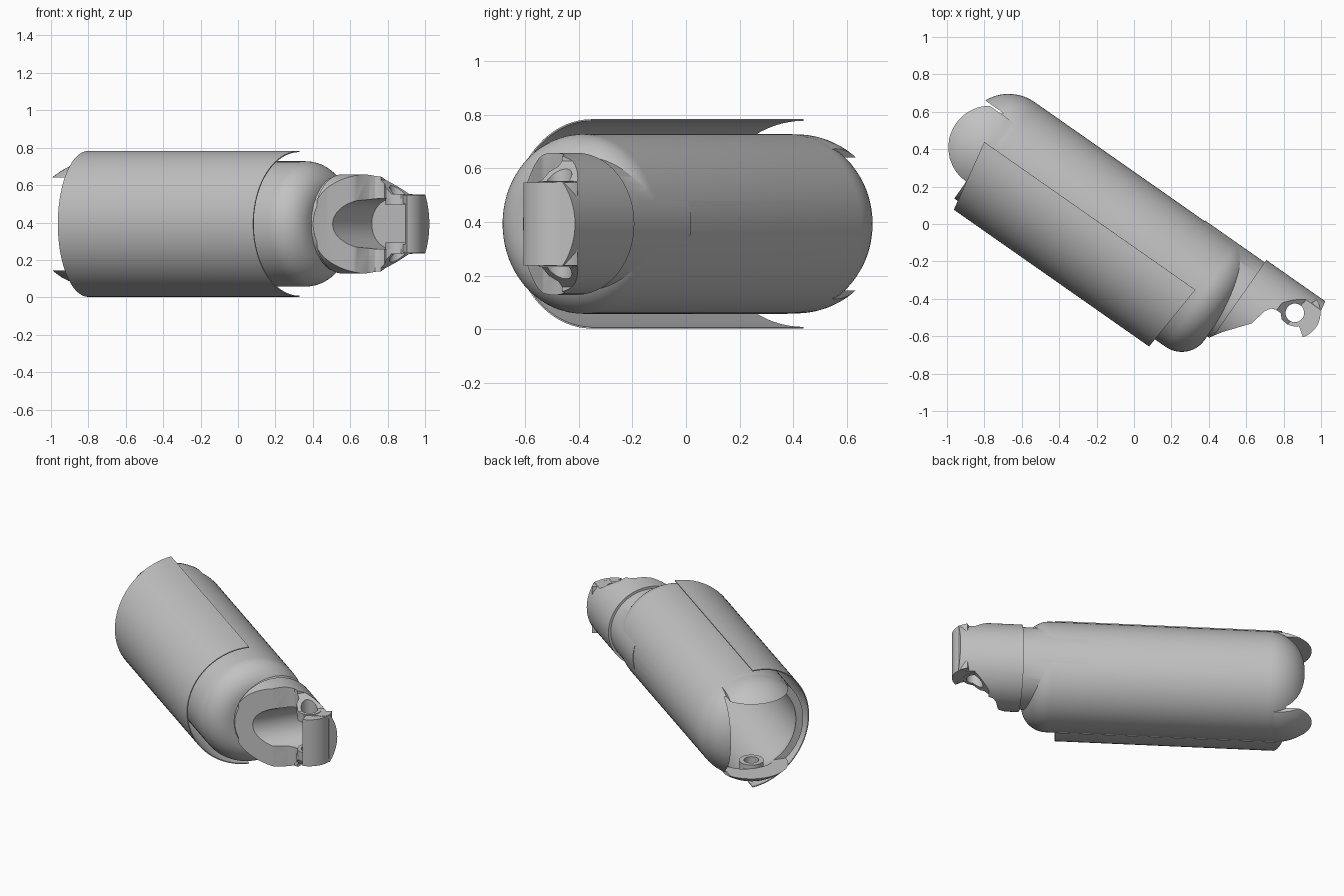
import bpy, bmesh, math
from mathutils import Matrix

if "Cube" in bpy.data.objects:
    bpy.data.objects.remove(bpy.data.objects["Cube"])

# Local frame: x along the limb, y across it, z up from the limb axis.
ANGLE, Z0, VC, NV = math.radians(-35), 0.3925, -0.106, -0.017
PLACE = Matrix.Translation((0, 0, Z0)) @ Matrix.Rotation(ANGLE, 4, 'Z')
grey = bpy.data.materials.new("mid_grey")
grey.diffuse_color = (0.54, 0.54, 0.54, 1)
grey.use_nodes = True
grey.node_tree.nodes["Principled BSDF"].inputs["Base Color"].default_value = grey.diffuse_color


def finish(name, bm):
    bmesh.ops.remove_doubles(bm, verts=bm.verts, dist=1e-5)
    bmesh.ops.recalc_face_normals(bm, faces=bm.faces)
    me = bpy.data.meshes.new(name)
    bm.to_mesh(me)
    bm.free()
    me.materials.append(grey)
    ob = bpy.data.objects.new(name, me)
    bpy.context.collection.objects.link(ob)
    return ob


def lathe(name, profile, v, seg=72):
    """Solid turned round the limb axis; profile is (along, radius)."""
    bm = bmesh.new()
    rings = [[bm.verts.new((u, v + max(r, 0) * math.cos(2 * math.pi * i / seg),
                            max(r, 0) * math.sin(2 * math.pi * i / seg)))
              for i in range(seg)] for u, r in profile]
    for a, b in zip(rings, rings[1:]):
        for i in range(seg):
            j = (i + 1) % seg
            bm.faces.new((a[i], a[j], b[j], b[i]))
    return finish(name, bm)


def prism(name, pts, d0, d1, along='z'):
    """Extrude an (x, y) outline along z, or an (x, z) outline along y."""
    bm = bmesh.new()
    put = (lambda p, d: (p[0], p[1], d)) if along == 'z' else (lambda p, d: (p[0], d, p[1]))
    lo = [bm.verts.new(put(p, d0)) for p in pts]
    hi = [bm.verts.new(put(p, d1)) for p in pts]
    bm.faces.new(lo)
    bm.faces.new(hi)
    for i in range(len(pts)):
        j = (i + 1) % len(pts)
        bm.faces.new((lo[i], lo[j], hi[j], hi[i]))
    return finish(name, bm)


def arc(cx, cy, r, a0, a1, n=24):
    return [(cx + r * math.cos(math.radians(a0 + (a1 - a0) * i / n)),
             cy + r * math.sin(math.radians(a0 + (a1 - a0) * i / n))) for i in range(n + 1)]


def box(name, x0, x1, y0, y1, z0, z1):
    return prism(name, [(x0, y0), (x1, y0), (x1, y1), (x0, y1)], z0, z1)


def boolean(ob, other, op):
    m = ob.modifiers.new("cut", 'BOOLEAN')
    m.operation, m.solver, m.object = op, 'EXACT', other
    bpy.context.view_layer.objects.active = ob
    bpy.ops.object.modifier_apply(modifier=m.name)
    bpy.data.objects.remove(other, do_unlink=True)


def capsule(name, R, back, front):
    """Cylinder with a rounded rim of the given radius at each end."""
    rim0 = arc(-0.81, R - back, back, 180, 90, 14)
    rim1 = arc(0.515, R - front, front, 90, 0, 14)
    return lathe(name, [(rim0[0][0], 0)] + rim0 + rim1 + [(rim1[-1][0], 0)], VC)


# Main shell: rounded body plus round tabs at the open back end
body = capsule("limb_shell", 0.335, 0.24, 0.15)
tabs = lathe("tabs", [(-0.865 - 0.334 * math.cos(t), 0.334 * math.sin(t))
                      for t in [math.pi * i / 28 for i in range(29)]], VC)
boolean(tabs, box("side", -1.4, 0, 0.075, 0.6, -1, 1), 'DIFFERENCE')
boolean(body, tabs, 'UNION')

# Neck, trimmed to its side outline and tapered towards the tip
neck = lathe("neck", [(0.3, 0), (0.3, 0.25), (0.69, 0.25), (0.69, 0.265), (1.1, 0.265), (1.1, 0)], NV)
outline = [(0.2, -0.4), (0.66, -0.4), (0.672, -0.275), (0.72, -0.2), (0.82, -0.075), (0.84, 0.02), (0.86, 0.05),
           (0.885, 0.06), (0.915, 0.06), (0.94, 0.035), (0.98, 0.03), (1.03, 0.05), (1.09, 0.16),
           (1.05, 0.4), (0.2, 0.4)]
boolean(neck, prism("trim", outline, -1, 1), 'INTERSECT')
for s in (1, -1):
    taper = [(0.89, s * 0.4), (0.89, s * 0.235), (0.985, s * 0.157), (1.3, s * 0.157), (1.3, s * 0.4)]
    boolean(neck, prism("taper", taper, -0.6, 0.6, 'y'), 'DIFFERENCE')
boolean(body, neck, 'UNION')

# Hollow interior
boolean(body, capsule("body_void", 0.295, 0.2, 0.11), 'DIFFERENCE')

# Back opening between the tabs
boolean(body, box("back_slot", -1.4, -0.865, -0.6, 0.085, -0.248, 0.248), 'DIFFERENCE')

# Round-ended slot under the neck
slot = arc(0.875, 0, 0.135, 90, 270) + [(1.3, -0.135), (1.3, 0.135)]
boolean(body, prism("slot", slot, -0.6, 0.19, 'y'), 'DIFFERENCE')

# Hinge pin holes through the neck cheeks
PX, PY = 0.977, 0.104
boolean(body, prism("pin_hole", arc(PX, PY, 0.05, 0, 345, 23), -0.5, 0.5), 'DIFFERENCE')
parts = [body]


# Hinge rings at both ends, mirrored top and bottom
def ring(name, x, y, ro, ri, z0, z1):
    ob = prism(name, arc(x, y, ro, 0, 352.5, 47), z0, z1)
    boolean(ob, prism("bore", arc(x, y, ri, 0, 352.5, 47), -1, 1), 'DIFFERENCE')
    parts.append(ob)


GA, GB = -37, 66
for s, tag in ((1, "upper"), (-1, "lower")):
    ring(tag + "_neck_hinge", PX, PY, 0.072, 0.05, *sorted((s * 0.1, s * 0.16)))
    ring(tag + "_back_hinge", -0.865, VC, 0.075, 0.045, *sorted((s * 0.225, s * 0.3)))
    web = arc(PX, PY, 0.12, GA, GB) + arc(PX, PY, 0.06, GB, GA)
    parts.append(prism(tag + "_hinge_web", web, *sorted((s * 0.11, s * 0.154))))

# Curved guard round the neck hinge
guard = arc(PX, PY, 0.137, GA, GB) + arc(PX, PY, 0.11, GB, GA)
parts.append(prism("hinge_guard", guard, -0.155, 0.155))

# Thin half-round cover plate standing off the body
bm = bmesh.new()
N, R = 40, 0.39
rows = []
for i in range(N + 1):
    a = math.pi / 2 + math.pi * i / N
    d = -R * math.cos(a)
    rows.append([bm.verts.new((u, -0.1 - d, R * math.sin(a)))
                 for u in (-0.907 + 0.19 * d, 0.471 - 0.075 * d)])
for p, q in zip(rows, rows[1:]):
    bm.faces.new((p[0], p[1], q[1], q[0]))
plate = finish("cover_plate", bm)
m = plate.modifiers.new("thick", 'SOLIDIFY')
# keep the outer radius whichever way the normals point
n = plate.data.polygons[N // 2].normal
m.thickness, m.offset = 0.006, (-1 if n.y < 0 else 1)
bpy.context.view_layer.objects.active = plate
bpy.ops.object.modifier_apply(modifier=m.name)
parts.append(plate)

# Turn into place and smooth
for ob in parts:
    ob.data.transform(PLACE)
    bpy.ops.object.select_all(action='DESELECT')
    ob.select_set(True)
    bpy.context.view_layer.objects.active = ob
    bpy.ops.object.shade_smooth_by_angle(angle=math.radians(30))
